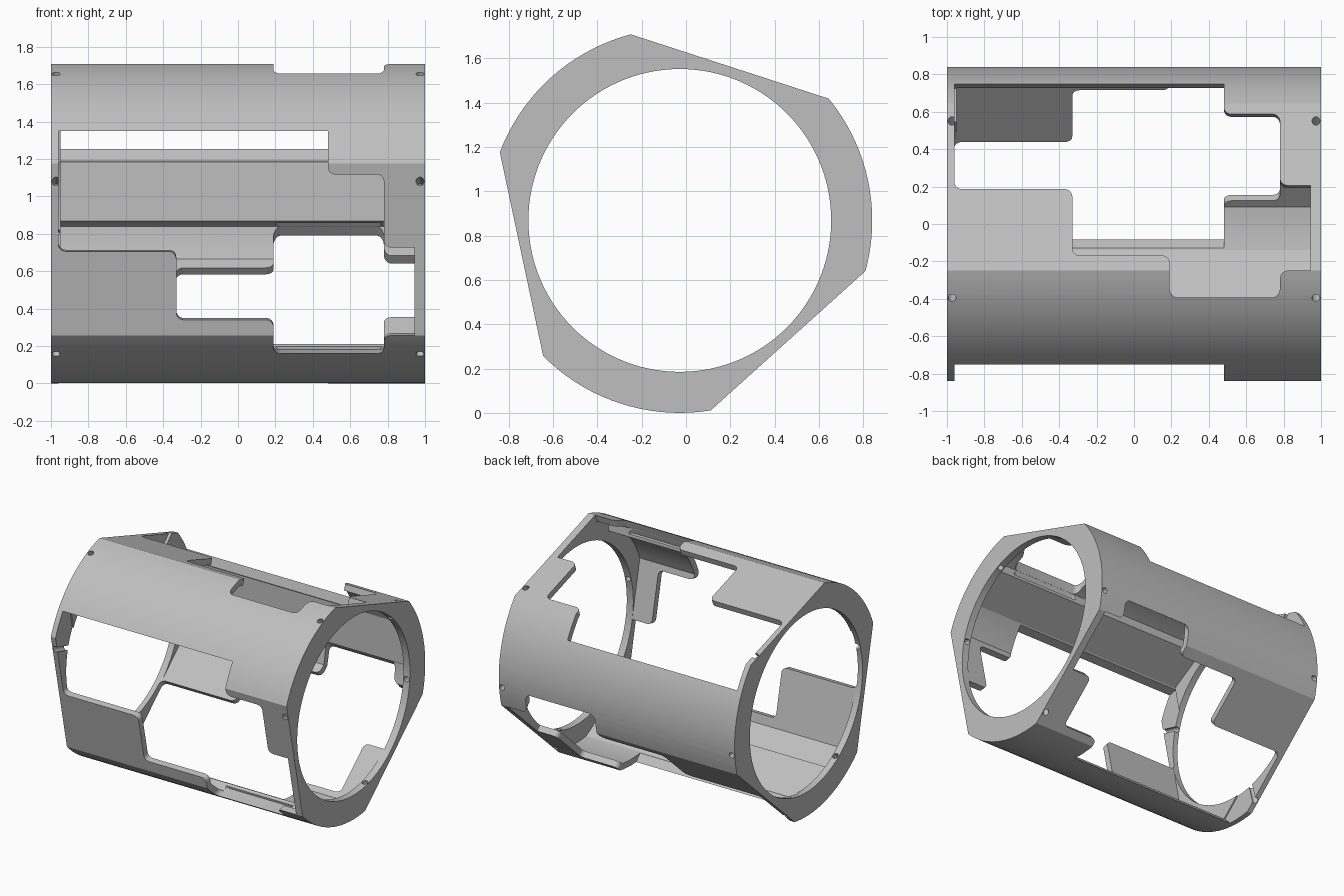
import bpy, bmesh
from math import sin, cos, radians, acos, degrees, pi
from mathutils import Vector

if "Cube" in bpy.data.objects:
    bpy.data.objects.remove(bpy.data.objects["Cube"], do_unlink=True)

CENTER = Vector((0, -0.028, 0.868))
OUTER, FLAT = 0.868, 0.73        # arc radius and distance to the flats
WALL = 0.047
BORE = FLAT - WALL
FLATS = (72, 192, 312)           # directions the three flats face

grey = bpy.data.materials.new("grey")
grey.use_nodes = True
grey.diffuse_color = (0.52, 0.52, 0.52, 1)
grey.node_tree.nodes["Principled BSDF"].inputs["Base Color"].default_value = (0.52, 0.52, 0.52, 1)


def prism(name, points, d0, d1, place):
    """Extrude a closed outline from depth d0 to d1."""
    bm = bmesh.new()
    rings = [[bm.verts.new(place(a, b, d)) for a, b in points] for d in (d0, d1)]
    for ring in rings:
        bm.faces.new(ring)
    n = len(points)
    for i in range(n):
        j = (i + 1) % n
        bm.faces.new((rings[0][i], rings[0][j], rings[1][j], rings[1][i]))
    bmesh.ops.recalc_face_normals(bm, faces=bm.faces)
    mesh = bpy.data.meshes.new(name)
    bm.to_mesh(mesh)
    bm.free()
    mesh.materials.append(grey)
    obj = bpy.data.objects.new(name, mesh)
    bpy.context.scene.collection.objects.link(obj)
    return obj


def along_x(y, z, x):
    return CENTER + Vector((x, y, z))


def facing(angle):
    """Placement on a plane facing outward at the given angle."""
    c, s = cos(radians(angle)), sin(radians(angle))
    return lambda x, t, n: CENTER + Vector((x, n * c + t * s, n * s - t * c))


def arc(radius, a0, a1, step=3):
    n = max(2, round(abs(a1 - a0) / step))
    angles = [radians(a0 + (a1 - a0) * i / n) for i in range(n + 1)]
    return [(radius * cos(a), radius * sin(a)) for a in angles]


def circle(radius, n, x=0, y=0):
    return [(x + radius * cos(2 * pi * i / n), y + radius * sin(2 * pi * i / n)) for i in range(n)]


def rounded(corners):
    """Replace each (x, y, radius) corner by a smooth curve."""
    out = []
    for i, (x, y, r) in enumerate(corners):
        p = Vector((x, y))
        if not r:
            out.append((x, y))
            continue
        a = (Vector(corners[i - 1][:2]) - p).normalized() * r
        b = (Vector(corners[(i + 1) % len(corners)][:2]) - p).normalized() * r
        for k in range(8):
            q = radians(90 * k / 7)
            v = p + a * (1 - sin(q)) + b * (1 - cos(q))
            out.append((v.x, v.y))
    return out


def cut(obj, cutter):
    cutter.hide_render = True
    mod = obj.modifiers.new("cut", "BOOLEAN")
    mod.operation = "DIFFERENCE"
    mod.solver = "EXACT"
    mod.object = cutter
    deps = bpy.context.evaluated_depsgraph_get()
    mesh = bpy.data.meshes.new_from_object(obj.evaluated_get(deps))
    obj.modifiers.clear()
    obj.data = mesh
    bpy.data.objects.remove(cutter, do_unlink=True)


# Outer body: three arcs joined by three flats
half = degrees(acos(FLAT / OUTER))
profile = []
for f in FLATS:
    profile += arc(OUTER, f - 120 + half, f - half)
body = prism("housing", profile, -1, 1, along_x)

# Cavity between the end flanges, leaving a flat pad inside each arc
inner = OUTER - WALL
inner_half = degrees(acos(BORE / inner))
pad = 0.76
pad_top = degrees(acos(pad / inner))
cavity = []
for f in FLATS:
    base = f - 72
    cavity += arc(inner, f - 120 + inner_half, base - 2)
    cavity.append((pad * cos(radians(base)), pad * sin(radians(base))))
    cavity += arc(inner, base + pad_top, f - inner_half)
cut(body, prism("cavity_cutter", cavity, -0.95, 0.945, along_x))

# Round bore through both flanges
cut(body, prism("bore_cutter", circle(BORE, 120), -1.1, 1.1, along_x))

# Stepped window through each flat
R = 0.04
window = rounded([
    (-0.96, 0.62, 0), (0.48, 0.62, 0), (0.48, 0.41, R), (0.78, 0.41, R),
    (0.78, 0.01, R), (0.945, 0.01, 0), (0.945, -0.47, 0), (0.78, -0.47, R),
    (0.78, -0.59, R), (0.19, -0.59, R), (0.19, -0.385, R), (-0.33, -0.385, R),
    (-0.33, -0.012, R), (-0.96, -0.012, R)])
for f in FLATS:
    cut(body, prism("window_cutter", window, 0.53, 1, facing(f)))

# Screw holes around both flanges
for f in FLATS:
    for offset in (-27, 43):
        for x in (-0.973, 0.973):
            hole = circle(0.021, 24, x)
            cut(body, prism("hole_cutter", hole, 0.6, 1, facing(f + offset)))

# Smooth arcs, sharp edges
bpy.ops.object.select_all(action="DESELECT")
body.select_set(True)
bpy.context.view_layer.objects.active = body
bpy.ops.object.shade_smooth_by_angle(angle=radians(15))
